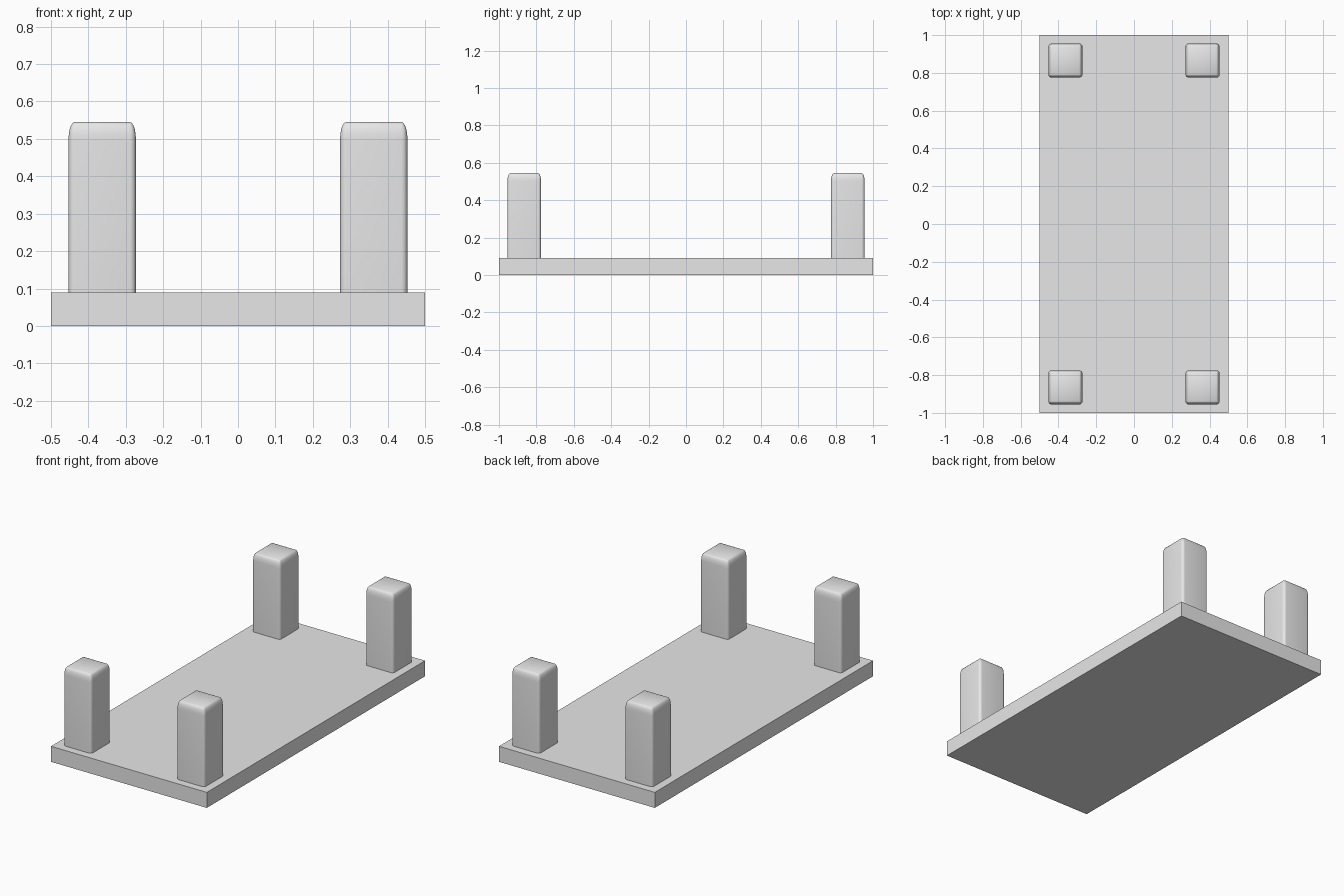
import bpy
import bmesh
from mathutils import Matrix

cube = bpy.data.objects.get("Cube")
if cube:
    bpy.data.objects.remove(cube, do_unlink=True)

# Single plain grey
grey = bpy.data.materials.new("plain_grey")
grey.use_nodes = True
colour = (0.8, 0.8, 0.8, 1)
grey.diffuse_color = colour
grey.node_tree.nodes["Principled BSDF"].inputs["Base Color"].default_value = colour


def make_box(name, size, centre, bevel=0.0):
    """Box whose rounding is made on a unit cube, then stretched to size."""
    bm = bmesh.new()
    bmesh.ops.create_cube(bm, size=1)
    if bevel:
        bmesh.ops.bevel(bm, geom=bm.edges[:], offset=bevel, segments=5,
                        profile=0.5, affect='EDGES')
    bm.transform(Matrix.Diagonal((*size, 1)))
    mesh = bpy.data.meshes.new(name)
    bm.to_mesh(mesh)
    bm.free()
    mesh.materials.append(grey)
    obj = bpy.data.objects.new(name, mesh)
    obj.location = centre
    bpy.context.collection.objects.link(obj)
    if bevel:
        bpy.ops.object.select_all(action='DESELECT')
        obj.select_set(True)
        bpy.context.view_layer.objects.active = obj
        bpy.ops.object.shade_smooth_by_angle()
    return obj


# Flat slab
make_box("slab", (1, 2, 0.09), (0, 0, 0.045))

# Four rounded posts, sunk into the slab at the corners
for side, x in (("left", 0.363), ("right", -0.363)):
    for end, y in (("front", -0.865), ("back", 0.865)):
        make_box(f"{end}_{side}_post", (0.18, 0.18, 0.5), (x, y, 0.295), 0.09)
